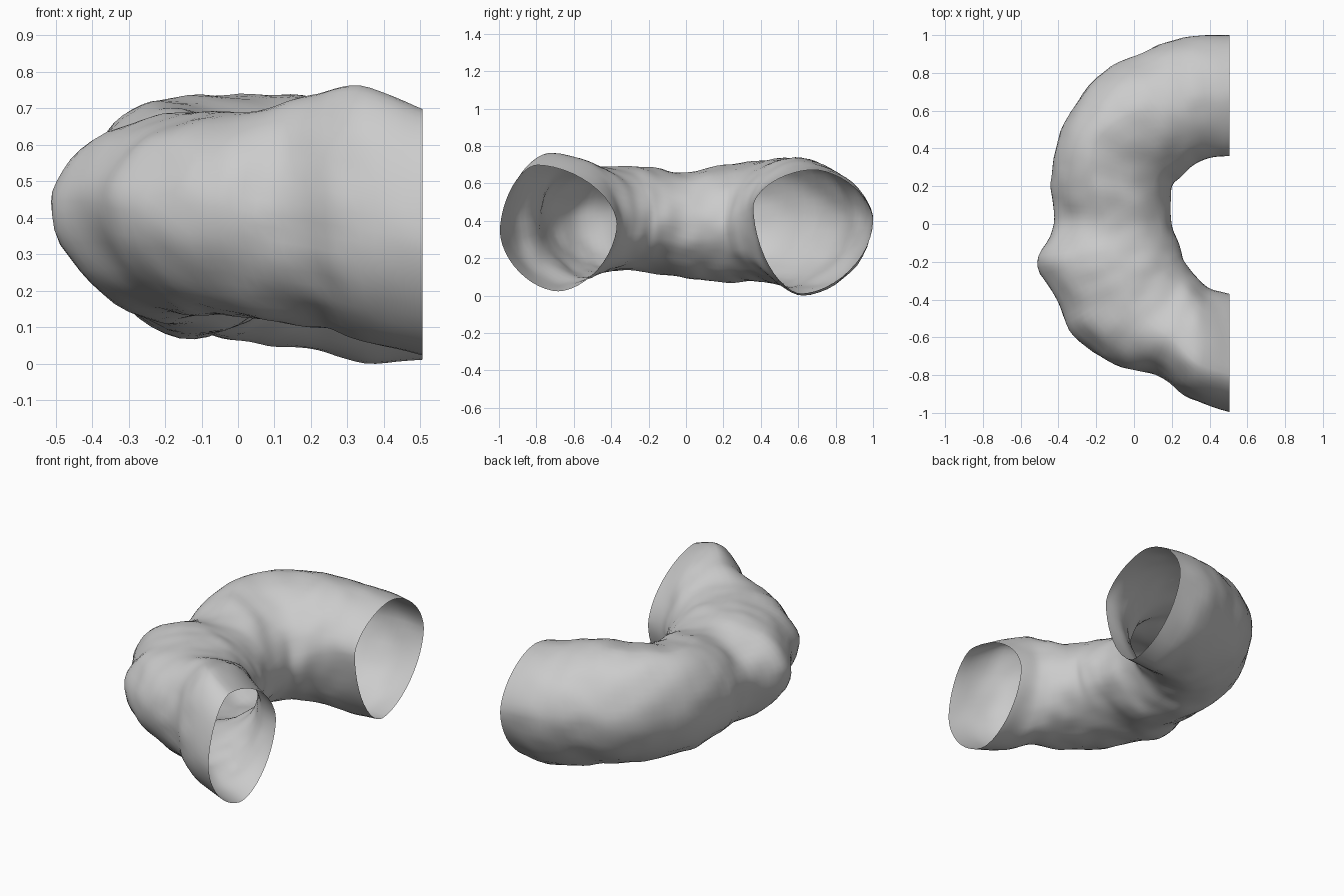
import bpy, bmesh, math
from mathutils import Vector, noise

if "Cube" in bpy.data.objects:
    bpy.data.objects.remove(bpy.data.objects["Cube"])

# Stations along the bend: outer x,y | inner x,y | bottom z, top z | outer z, inner z | top and bottom positions across
ST = [
    (.505, -.995, .505, -.37, .03, .705, .35, .39, .32, .50),
    (.30, -.925, .40, -.345, .07, .77, .38, .40, .33, .50),
    (.12, -.80, .33, -.28, .11, .742, .41, .41, .38, .50),
    (-.10, -.745, .29, -.23, .125, .705, .44, .41, .45, .50),
    (-.32, -.59, .26, -.19, .135, .70, .43, .42, .50, .50),
    (-.41, -.39, .25, -.15, .14, .70, .45, .41, .50, .45),
    (-.51, -.20, .235, -.10, .13, .69, .45, .41, .48, .45),
    (-.42, .00, .20, .00, .10, .66, .43, .39, .48, .50),
    (-.44, .22, .19, .10, .085, .705, .44, .39, .40, .50),
    (-.39, .49, .20, .20, .085, .73, .46, .41, .30, .50),
    (-.20, .77, .25, .25, .07, .745, .44, .43, .38, .52),
    (.05, .91, .30, .30, .05, .74, .42, .45, .50, .55),
    (.30, .99, .39, .35, .01, .71, .41, .47, .52, .57),
    (.505, 1.0, .505, .36, .018, .68, .40, .48, .50, .60),
]
STEPS, SIDES = 6, 48


def catmull(i, t):
    """Blend station values smoothly between i and i+1."""
    a, b, c, d = (ST[max(0, min(len(ST) - 1, i + k))] for k in (-1, 0, 1, 2))
    return [q + .5 * t * (r - p + t * (2*p - 5*q + 4*r - s + t * (3*(q - r) + s - p)))
            for p, q, r, s in zip(a, b, c, d)]


def ring(v, e):
    """Irregular oval section of four rounded quarters; a larger e flattens them."""
    ox, oy, ix, iy, zb, zt, zo, zi, ft, fb = v
    pts = []
    for k in range(SIDES):
        a = 2 * math.pi * k / SIDES
        c, s = math.cos(a), math.sin(a)
        cc = math.copysign(abs(c) ** e, c)
        ss = abs(s) ** e
        f0 = ft if s >= 0 else fb
        f = f0 - cc * (f0 if c >= 0 else 1 - f0)
        z0 = zo if c >= 0 else zi
        z = z0 + ss * ((zt if s >= 0 else zb) - z0)
        pts.append(Vector((ox + (ix - ox) * f, oy + (iy - oy) * f, z)))
    return pts


# Loft the open tunnel shell
bm = bmesh.new()
rows = []
total = (len(ST) - 1) * STEPS
for n in range(total + 1):
    i = min(n // STEPS, len(ST) - 2)
    fade = min(1, n / 8, (total - n) / 8)
    pts = ring(catmull(i, n / STEPS - i), 1.14 - .08 * fade)
    mid = sum(pts, Vector()) / SIDES
    row = []
    for p in pts:
        # Rocky lumps, fading out at the two openings
        d = noise.noise(p * 5) * .010 + noise.noise(p * 10 + Vector((3, 1, 7))) * .010
        row.append(bm.verts.new(p + (p - mid).normalized() * d * fade))
    rows.append(row)
for r0, r1 in zip(rows, rows[1:]):
    for k in range(SIDES):
        j = (k + 1) % SIDES
        bm.faces.new((r0[k], r1[k], r1[j], r0[j]))

# Face the shell outwards (the first face is on the outer front), then rest it on the floor
bm.normal_update()
bm.faces.ensure_lookup_table()
if bm.faces[0].normal.y > 0:
    bmesh.ops.reverse_faces(bm, faces=bm.faces[:])
low = min(v.co.z for v in bm.verts)
for v in bm.verts:
    v.co.z -= low

mesh = bpy.data.meshes.new("tunnel_bend")
bm.to_mesh(mesh)
bm.free()
tunnel = bpy.data.objects.new("tunnel_bend", mesh)
bpy.context.collection.objects.link(tunnel)
for p in mesh.polygons:
    p.use_smooth = True
